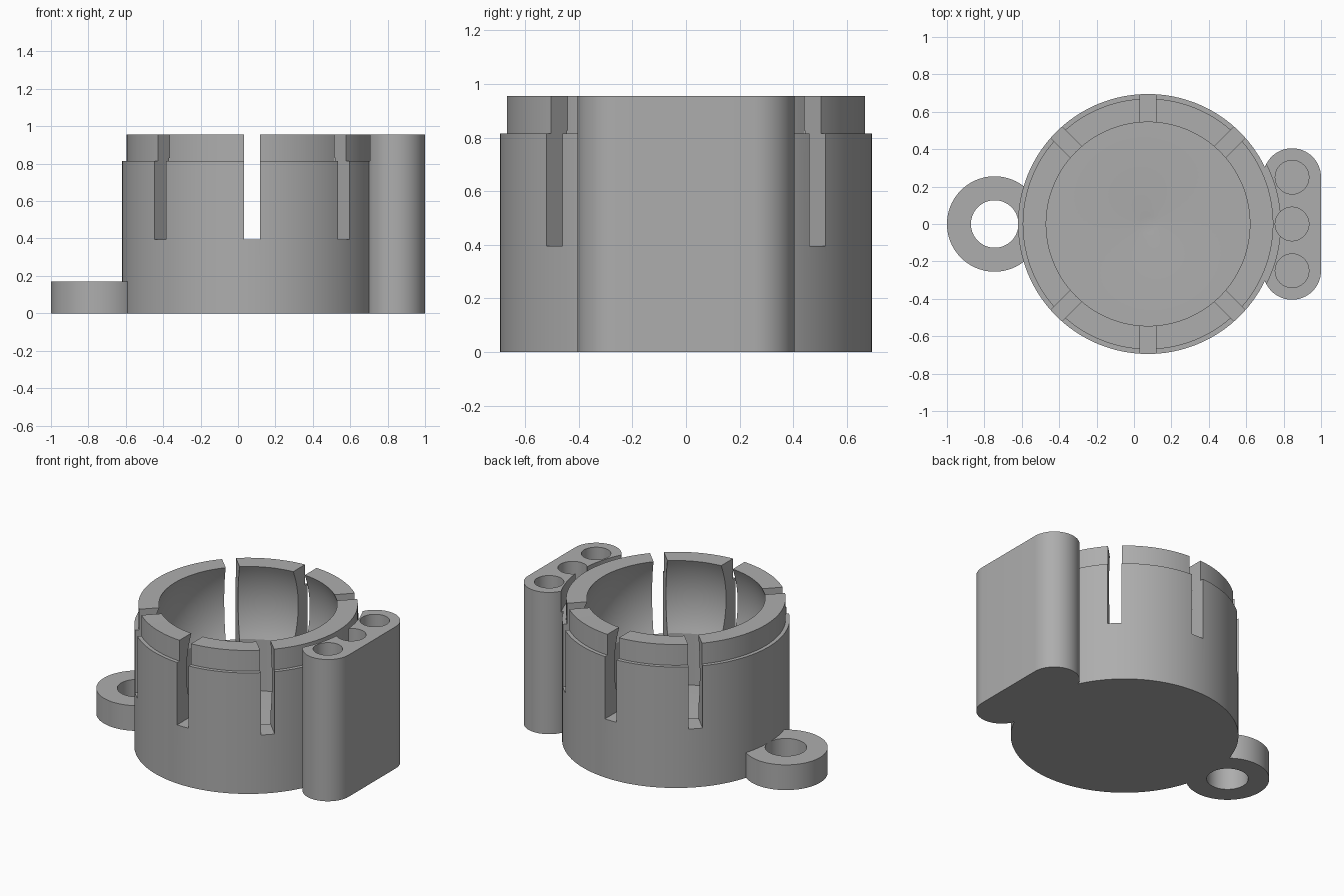
import bpy, bmesh
from math import sin, cos, pi, radians
from mathutils import Matrix, Vector

cube = bpy.data.objects.get("Cube")
if cube:
    bpy.data.objects.remove(cube, do_unlink=True)

CX = 0.075             # socket axis
R, RIM, BORE = 0.695, 0.67, 0.545
TOP, STEP, FLOOR, SLOT = 0.955, 0.815, 0.12, 0.395
BALL_R, BALL_Z = 0.597, 0.71
HOLE_X, END_Y = 0.845, 0.25

grey = bpy.data.materials.new("plain grey")
grey.use_nodes = True
colour = (0.42, 0.42, 0.42, 1)
grey.diffuse_color = colour
grey.node_tree.nodes["Principled BSDF"].inputs["Base Color"].default_value = colour


def finish(name, bm):
    bmesh.ops.remove_doubles(bm, verts=bm.verts, dist=1e-5)
    bmesh.ops.recalc_face_normals(bm, faces=bm.faces)
    mesh = bpy.data.meshes.new(name)
    bm.to_mesh(mesh)
    bm.free()
    mesh.materials.append(grey)
    obj = bpy.data.objects.new(name, mesh)
    bpy.context.collection.objects.link(obj)
    return obj


def prism(name, outline, z0, z1):
    bm = bmesh.new()
    face = bm.faces.new([bm.verts.new((x, y, z0)) for x, y in outline])
    ext = bmesh.ops.extrude_face_region(bm, geom=[face])["geom"]
    bmesh.ops.translate(bm, vec=(0, 0, z1 - z0),
                        verts=[v for v in ext if isinstance(v, bmesh.types.BMVert)])
    return finish(name, bm)


def arc(x, y, r, a0, a1, n):
    return [(x + r * cos(radians(a0 + (a1 - a0) * i / n)),
             y + r * sin(radians(a0 + (a1 - a0) * i / n))) for i in range(n + 1)]


def cylinder(name, x, y, r, z0, z1, n=64):
    return prism(name, arc(x, y, r, 0, 360, n)[:-1], z0, z1)


def cut(obj, cutters):
    for cutter in cutters:
        cutter.hide_render = True
        mod = obj.modifiers.new("cut", "BOOLEAN")
        mod.operation, mod.solver, mod.object = "DIFFERENCE", "EXACT", cutter
    bpy.context.view_layer.update()
    result = obj.evaluated_get(bpy.context.evaluated_depsgraph_get())
    mesh = bpy.data.meshes.new_from_object(result)
    obj.modifiers.clear()
    obj.data = mesh


# Socket body: revolved wall with a ball-shaped bulge and a shallow floor dimple
profile = [(0, 0), (R, 0), (R, STEP), (RIM, STEP), (RIM, TOP)]
profile += arc(0, BALL_Z, BALL_R, 24.2, -24.2, 16)
profile += [(BORE, FLOOR), (0.085, FLOOR), (0.045, FLOOR - 0.004), (0, FLOOR - 0.006)]
bm = bmesh.new()
ring = [bm.verts.new((CX + r, 0, z)) for r, z in profile]
edges = [bm.edges.new(pair) for pair in zip(ring, ring[1:])]
bmesh.ops.spin(bm, geom=ring + edges, cent=(CX, 0, 0), axis=(0, 0, 1),
               angle=2 * pi, steps=128, use_merge=True)
body = finish("socket_body", bm)

# Slots that split the wall into spring fingers
slots = []
for angle in (45, 90, 135):
    slot = prism("slot_cutter", [(-0.8, -0.043), (0.8, -0.043), (0.8, 0.043), (-0.8, 0.043)],
                 SLOT, TOP + 0.1)
    slot.data.transform(Matrix.Translation(Vector((CX, 0, 0))) @ Matrix.Rotation(radians(angle), 4, "Z"))
    slots.append(slot)

# Pin holes
holes = [cylinder("hole_cutter", HOLE_X, y, 0.09, 0.15, TOP + 0.1)
         for y in (-END_Y, 0, END_Y)]

# Mounting block with rounded ends, relieved around the rim
outline = arc(HOLE_X, END_Y, 0.155, 0, 180, 24) + arc(HOLE_X, -END_Y, 0.155, 180, 360, 24)
block = prism("mounting_block", outline, 0, TOP)
reliefs = [cylinder("seat_cutter", CX, 0, R - 0.003, -0.1, STEP + 0.05, 128),
           cylinder("relief_cutter", CX, 0, 0.708, STEP, TOP + 0.1, 128)]

# Screw ear
ear = cylinder("screw_ear", -0.745, 0, 0.255, 0, 0.17, 96)
ear_cutters = [cylinder("ear_hole_cutter", -0.745, 0, 0.127, -0.1, 0.3),
               cylinder("ear_seat_cutter", CX, 0, R - 0.003, -0.1, 0.3, 128)]

cut(body, slots + holes[1:2])
cut(block, reliefs + holes)
cut(ear, ear_cutters)
for helper in slots + holes + reliefs + ear_cutters:
    bpy.data.objects.remove(helper, do_unlink=True)

# Smooth round walls, keep edges crisp
for obj in (body, block, ear):
    bpy.ops.object.select_all(action="DESELECT")
    obj.select_set(True)
    bpy.context.view_layer.objects.active = obj
    bpy.ops.object.shade_smooth_by_angle(angle=radians(20))
